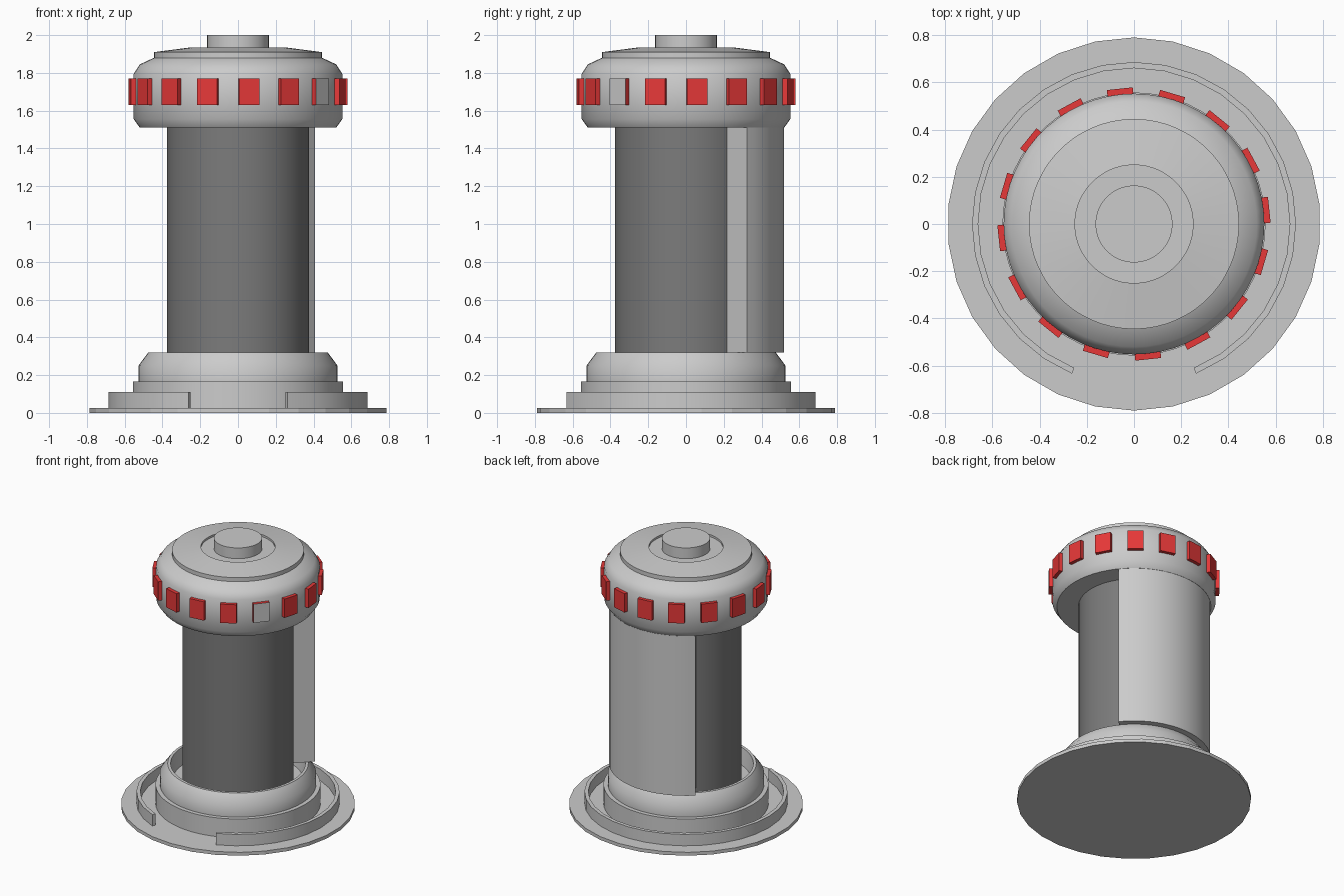
import bpy, bmesh
from math import sin, cos, radians, pi

if "Cube" in bpy.data.objects:
    bpy.data.objects.remove(bpy.data.objects["Cube"])


def finish(name, bm, mats=(), smooth=True):
    bmesh.ops.recalc_face_normals(bm, faces=bm.faces)
    me = bpy.data.meshes.new(name)
    bm.to_mesh(me)
    bm.free()
    ob = bpy.data.objects.new(name, me)
    bpy.context.collection.objects.link(ob)
    for m in mats:
        me.materials.append(m)
    if smooth:
        bpy.ops.object.select_all(action='DESELECT')
        ob.select_set(True)
        bpy.context.view_layer.objects.active = ob
        bpy.ops.object.shade_smooth_by_angle(angle=radians(50))
    return ob


def lathe(name, profile, n=60, mats=(), smooth=True):
    # Profile runs from the bottom axis to the top axis as (radius, z)
    bm = bmesh.new()
    rings = []
    for r, z in profile:
        if r == 0:
            rings.append([bm.verts.new((0, 0, z))] * n)
        else:
            rings.append([bm.verts.new((r * cos(pi / 2 + 2 * pi * i / n),
                                        r * sin(pi / 2 + 2 * pi * i / n), z)) for i in range(n)])
    for a, b in zip(rings, rings[1:]):
        for i in range(n):
            j = (i + 1) % n
            bm.faces.new(list(dict.fromkeys((a[i], a[j], b[j], b[i]))))
    return finish(name, bm, mats, smooth)


def arc_wall(name, inner, outer, z0, z1, n):
    # inner / outer are (radius, start angle, end angle)
    bm = bmesh.new()
    cols = []
    for i in range(n + 1):
        col = []
        for (r, a0, a1), z in ((inner, z0), (outer, z0), (outer, z1), (inner, z1)):
            a = radians(a0 + (a1 - a0) * i / n)
            col.append(bm.verts.new((r * cos(a), r * sin(a), z)))
        cols.append(col)
    for a, b in zip(cols, cols[1:]):
        for k in range(4):
            bm.faces.new((a[k], a[(k + 1) % 4], b[(k + 1) % 4], b[k]))
    bm.faces.new(cols[0])
    bm.faces.new(cols[-1])
    return finish(name, bm)


def material(name, rgb):
    m = bpy.data.materials.new(name)
    m.diffuse_color = (*rgb, 1)
    m.use_nodes = True
    m.node_tree.nodes["Principled BSDF"].inputs["Base Color"].default_value = m.diffuse_color
    return m


red = material("red", (0.8, 0.04, 0.04))
dark = material("dark_grey", (0.2, 0.2, 0.2))
grey = material("light_grey", (0.6, 0.6, 0.6))

# Base plate, open curb ring and stepped socket
lathe("base_plate", [(0, 0), (0.79, 0), (0.79, 0.025), (0, 0.025)], 30, smooth=False)
arc_wall("curb_ring", (0.66, -67.5, 247.5), (0.686, -67.5, 247.5), 0.02, 0.11, 28)
lathe("socket", [(0, 0.02), (0.557, 0.02), (0.557, 0.165), (0.527, 0.165), (0.527, 0.25),
                 (0.475, 0.32), (0.455, 0.32), (0.44, 0.2), (0, 0.2)])

# Dark column with a raised back panel
lathe("column", [(0, 0.18), (0.376, 0.18), (0.376, 1.53), (0, 1.53)], mats=[dark])
arc_wall("back_panel", (0.365, 35, 135.5), (0.519, 38.4, 132), 0.32, 1.52, 16)

# Head with rounded shoulders and a raised lid
lathe("head", [(0, 1.51), (0.52, 1.51), (0.552, 1.555), (0.552, 1.795), (0.52, 1.845),
               (0.445, 1.88), (0.445, 1.91), (0.25, 1.935), (0.25, 1.92), (0, 1.92)])
lathe("top_knob", [(0, 1.91), (0.163, 1.91), (0.163, 2.0), (0, 2.0)])

# Sixteen red blocks around the head; one has a grey outer face
for k in range(16):
    a = radians(6 + 22.5 * k)
    bm = bmesh.new()
    bmesh.ops.create_cube(bm, size=1)
    bm.normal_update()
    if k == 14:
        for f in bm.faces:
            f.material_index = 1 if f.normal.x > 0.9 else 0
    for v in bm.verts:
        v.co.x *= 0.03
        v.co.y *= 0.11
        v.co.z *= 0.14
    block = finish(f"head_block_{k + 1}", bm, [red, grey], smooth=False)
    block.location = (0.561 * cos(a), 0.561 * sin(a), 1.70)
    block.rotation_euler.z = a
